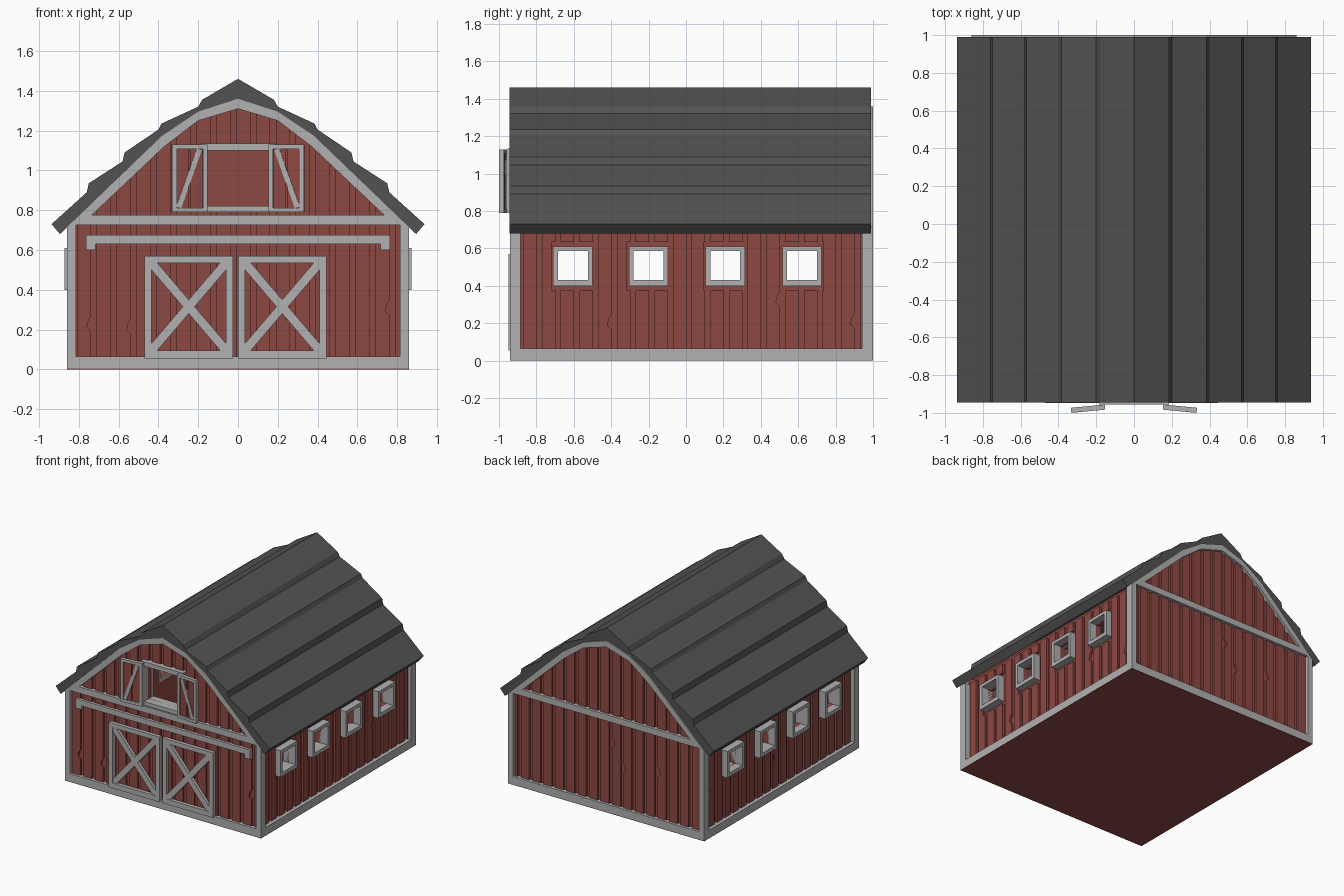
import bpy, bmesh, math, random
from mathutils import Vector, Matrix
from mathutils.geometry import tessellate_polygon

if "Cube" in bpy.data.objects:
    bpy.data.objects.remove(bpy.data.objects["Cube"])

random.seed(4)


def material(name, rgb):
    m = bpy.data.materials.new(name)
    m.diffuse_color = (*rgb, 1)
    m.use_nodes = True
    m.node_tree.nodes["Principled BSDF"].inputs["Base Color"].default_value = m.diffuse_color
    return m


RED = material("barn_red", (0.27, 0.065, 0.055))
TRIM = material("pale_trim", (0.44, 0.44, 0.44))
DARK = material("dark_roof", (0.085, 0.085, 0.085))


def panel(name, shapes, axis, d0, d1, mat):
    """Extrude flat shapes [outer, hole, hole...] along an axis from d0 to d1."""
    bm = bmesh.new()
    place = {'x': lambda u, v, d: (d, u, v), 'y': lambda u, v, d: (u, d, v),
             'z': lambda u, v, d: (u, v, d)}[axis]
    for loops in shapes:
        flat = [p for loop in loops for p in loop]
        tris = tessellate_polygon([[Vector((u, v, 0)) for u, v in loop] for loop in loops])
        a = [bm.verts.new(place(u, v, d0)) for u, v in flat]
        b = [bm.verts.new(place(u, v, d1)) for u, v in flat]
        for t in tris:
            bm.faces.new([a[i] for i in t])
            bm.faces.new([b[i] for i in reversed(t)])
        start = 0
        for loop in loops:
            n = len(loop)
            for i in range(n):
                p, q = start + i, start + (i + 1) % n
                bm.faces.new((a[p], a[q], b[q], b[p]))
            start += n
    bmesh.ops.recalc_face_normals(bm, faces=bm.faces)
    me = bpy.data.meshes.new(name)
    bm.to_mesh(me)
    bm.free()
    me.materials.append(mat)
    ob = bpy.data.objects.new(name, me)
    bpy.context.collection.objects.link(ob)
    return ob


def rect(u0, u1, v0, v1):
    return [(u0, v0), (u1, v0), (u1, v1), (u0, v1)]


def bar(p, q, w):
    p, q = Vector(p), Vector(q)
    n = (q - p).orthogonal().normalized() * w / 2
    return [tuple(p + n), tuple(q + n), tuple(q - n), tuple(p - n)]


def sym(half):
    return [(-x, z) for x, z in reversed(half) if x > 0] + half


def arch(x):
    """Height of the roof underside at x."""
    x = abs(x)
    for (x0, z0), (x1, z1) in zip(UNDER, UNDER[1:]):
        if x <= x1:
            return z0 + (z1 - z0) * (x - x0) / (x1 - x0)
    return UNDER[-1][1]


def planks(u_min, u_max, first, top, cuts):
    """Vertical boards with gaps, broken around openings, some chipped."""
    shapes = []
    u = first
    while u < u_max:
        a, b = max(u, u_min), min(u + 0.072, u_max)
        u += 0.1
        if b - a < 0.01:
            continue
        edges = {a, b} | {e for c in cuts for e in c[:2] if a + 0.005 < e < b - 0.005}
        edges = sorted(edges)
        for e0, e1 in zip(edges, edges[1:]):
            z, mid = 0.03, (e0 + e1) / 2
            for c in cuts:
                if c[0] < mid < c[1]:
                    shapes.append([rect(e0, e1, z, c[2])])
                    z = c[3]
            board = [(e0, z), (e1, z)]
            if random.random() < 0.3 and e1 - e0 > 0.05 and z < 0.1:
                h = random.uniform(0.15, 0.55)
                board += [(e1, h), (e1 - 0.022, h + 0.02), (e1 - 0.012, h + 0.06), (e1, h + 0.075)]
            board += [(e1, top(e1)), (e0, top(e0))]
            shapes.append([board])
    return shapes


# Shared profile of the roof underside, apex to eave
UNDER = [(0, 1.36), (0.2, 1.295), (0.38, 1.175), (0.895, 0.68)]
LIFT = 0.004

# Roof with overlapping stepped courses
outer = [(0, 1.46), (0.18, 1.355), (0.2, 1.32), (0.385, 1.235), (0.4, 1.205), (0.57, 1.09),
         (0.58, 1.045), (0.75, 0.935), (0.76, 0.89), (0.937, 0.73)]
panel("roof", [[sym(outer) + sym(UNDER)[::-1]]], 'y', -0.945, 0.99, DARK)

# Floor
panel("floor", [[rect(-0.86, 0.86, -0.94, 1.0)]], 'z', 0, LIFT, RED)

# Loft opening and end walls
LOFT = rect(-0.155, 0.155, 0.82, 1.10)
wall = sym(UNDER[:3] + [(0.815, arch(0.815)), (0.815, LIFT)])
panel("front_wall", [[wall, LOFT]], 'y', -0.86, -0.905, RED)
panel("back_wall", [[wall]], 'y', 0.92, 0.965, RED)
low = lambda x: arch(x) - 0.02
panel("front_planks", planks(-0.82, 0.82, -0.91, low, [(-0.17, 0.17, 0.80, 1.12)]),
      'y', -0.90, -0.92, RED)
panel("back_planks", planks(-0.82, 0.82, -0.91, low, []), 'y', 0.96, 0.98, RED)

# Gable end trim: posts, sill, beam and arch in one outline
trim = sym(UNDER[:3] + [(0.86, arch(0.86)), (0.86, LIFT)])
upper = sym([(0, 1.31), (0.2, 1.25), (0.37, 1.12), (0.735, 0.775)])
lower = rect(-0.815, 0.815, 0.065, 0.725)
panel("front_trim", [[trim, lower, upper]], 'y', -0.90, -0.94, TRIM)
panel("back_trim", [[trim, lower, upper]], 'y', 0.96, 1.0, TRIM)

# Side walls with four framed windows each
centres = [-0.605, -0.2, 0.21, 0.62]
holes = [rect(c - 0.08, c + 0.08, 0.43, 0.585) for c in centres]
frames = [[rect(c - 0.105, c + 0.105, 0.40, 0.61), h] for c, h in zip(centres, holes)]
cuts = [(c - 0.115, c + 0.115, 0.375, 0.635) for c in centres]
for s, side in ((1, "right"), (-1, "left")):
    panel(side + "_wall", [[rect(-0.9, 0.96, LIFT, 0.74)] + holes], 'x', s * 0.77, s * 0.815, RED)
    panel(side + "_planks", planks(-0.89, 0.945, -0.97, lambda u: 0.71, cuts),
          'x', s * 0.81, s * 0.832, RED)
    panel(side + "_trim", [[rect(-0.9, 0.96, LIFT, 0.065)], [rect(-0.9, -0.885, 0.065, 0.71)],
                           [rect(0.94, 0.96, 0.065, 0.71)]], 'x', s * 0.81, s * 0.86, TRIM)
    panel(side + "_window_frames", frames, 'x', s * 0.765, s * 0.872, TRIM)

# Sliding doors with crossed braces, and their rail
for side, a, b in (("left", -0.47, -0.025), ("right", 0.0, 0.445)):
    x0, x1, z0, z1 = a + 0.035, b - 0.035, 0.095, 0.535
    panel(side + "_door_frame", [[rect(a, b, 0.055, 0.57), rect(x0, x1, z0, z1)]],
          'y', -0.918, -0.948, TRIM)
    panel(side + "_door_brace", [[bar((x0, z0), (x1, z1), 0.045)]], 'y', -0.918, -0.945, TRIM)
    panel(side + "_door_cross_brace", [[bar((x0, z1), (x1, z0), 0.045)]], 'y', -0.918, -0.944, TRIM)
panel("door_rail", [[sym([(0.715, 0.63), (0.715, 0.60), (0.765, 0.60), (0.765, 0.675)])]],
      'y', -0.915, -0.94, TRIM)

# Loft frame and its open shutters
panel("loft_frame", [[rect(-0.185, 0.185, 0.79, 1.135), LOFT]], 'y', -0.84, -0.955, TRIM)
for s, side in ((1, "right"), (-1, "left")):
    parts = [
        panel(side + "_shutter_frame", [[rect(0, s * 0.18, 0.79, 1.13),
                                         rect(s * 0.024, s * 0.156, 0.812, 1.108)]],
              'y', 0, -0.027, TRIM),
        panel(side + "_shutter_brace", [[bar((s * 0.042, 1.105), (s * 0.145, 0.815), 0.026)]],
              'y', -0.004, -0.025, TRIM),
        panel(side + "_shutter_board", [[rect(s * 0.02, s * 0.085, 0.8, 1.12)],
                                        [rect(s * 0.095, s * 0.16, 0.8, 1.12)]],
              'y', -0.006, -0.018, RED)]
    for ob in parts:
        ob.data.transform(Matrix.Translation((s * 0.155, -0.956, 0))
                          @ Matrix.Rotation(-s * 0.095, 4, 'Z'))
